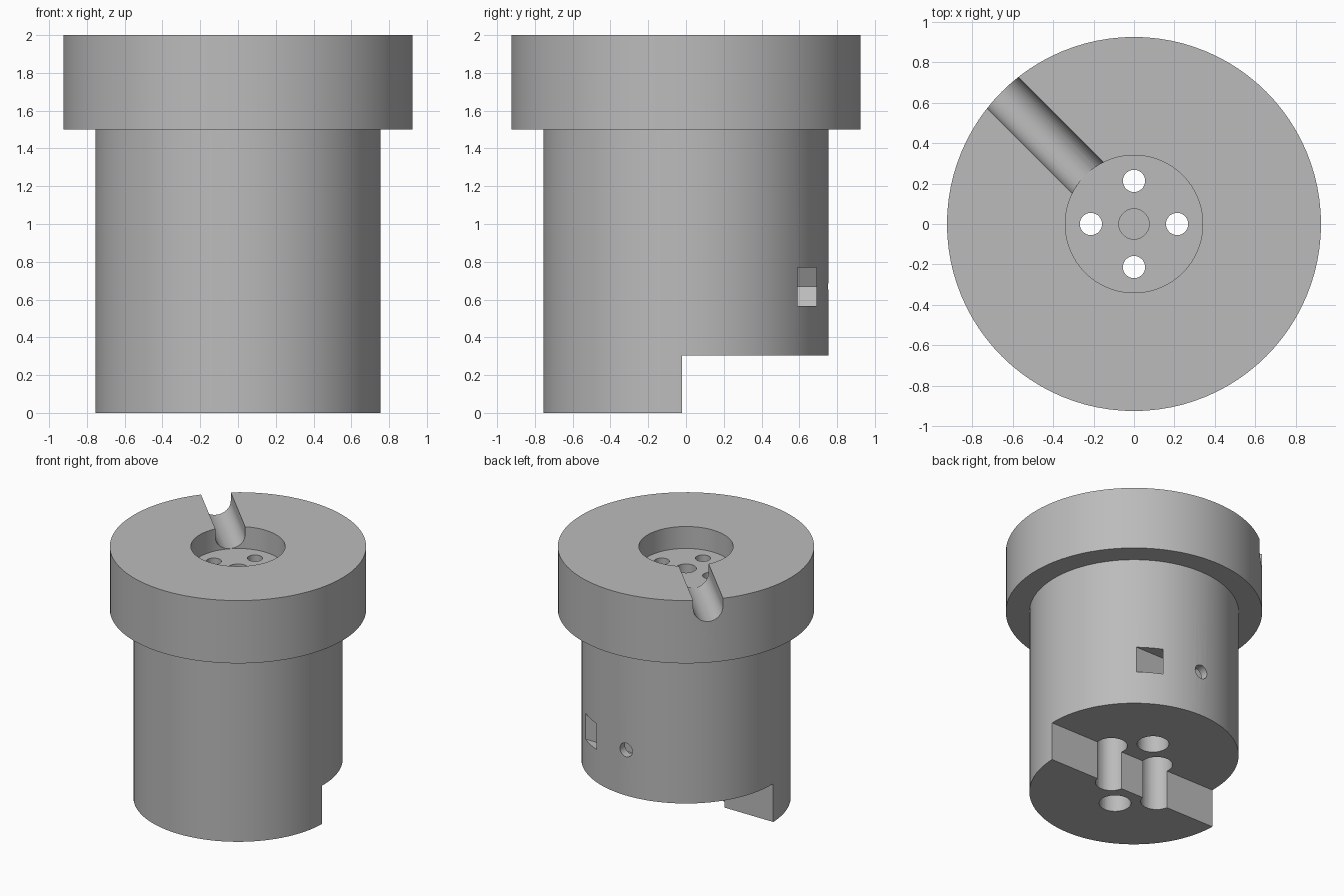
import bpy, bmesh, math
from mathutils import Matrix, Vector

if "Cube" in bpy.data.objects:
    bpy.data.objects.remove(bpy.data.objects["Cube"], do_unlink=True)

grey = bpy.data.materials.new("mid grey")
grey.use_nodes = True
colour = (0.5, 0.5, 0.5, 1)
grey.diffuse_color = colour
grey.node_tree.nodes["Principled BSDF"].inputs["Base Color"].default_value = colour


def make_object(name, bm):
    bmesh.ops.recalc_face_normals(bm, faces=bm.faces[:])
    mesh = bpy.data.meshes.new(name)
    bm.to_mesh(mesh)
    bm.free()
    mesh.materials.append(grey)
    obj = bpy.data.objects.new(name, mesh)
    bpy.context.collection.objects.link(obj)
    return obj


def lathe(name, profile, steps=96):
    """Spin a (radius, height) profile around z."""
    bm = bmesh.new()
    verts = [bm.verts.new((r, 0, z)) for r, z in profile]
    edges = [bm.edges.new(pair) for pair in zip(verts, verts[1:])]
    bmesh.ops.spin(bm, geom=verts + edges, cent=(0, 0, 0), axis=(0, 0, 1),
                   angle=math.tau, steps=steps)
    bmesh.ops.remove_doubles(bm, verts=bm.verts[:], dist=1e-4)
    return make_object(name, bm)


def prism(name, outline, start, end, across):
    """Extrude a 2D outline from start to end; its first axis is 'across'."""
    start, end, across = Vector(start), Vector(end), Vector(across).normalized()
    up = (end - start).normalized().cross(across)
    bm = bmesh.new()
    face = bm.faces.new([bm.verts.new(start + across * a + up * b) for a, b in outline])
    new = bmesh.ops.extrude_face_region(bm, geom=[face])["geom"]
    bmesh.ops.translate(bm, vec=end - start,
                        verts=[v for v in new if isinstance(v, bmesh.types.BMVert)])
    return make_object(name, bm)


def arc(radius, count, first=0.0, sweep=math.tau):
    return [(radius * math.cos(first + sweep * i / count),
             radius * math.sin(first + sweep * i / count)) for i in range(count)]


def box(name, low, high):
    low, high = Vector(low), Vector(high)
    bm = bmesh.new()
    bmesh.ops.create_cube(bm, size=1, matrix=Matrix.Translation((low + high) / 2)
                          @ Matrix.Diagonal((*(high - low), 1)))
    return make_object(name, bm)


# Flanged body with the round top recess and the blind shaft bore
body = lathe("flanged_hub", [(0, 0), (0.755, 0), (0.755, 1.5), (0.925, 1.5), (0.925, 2),
                             (0.34, 2), (0.34, 1.825), (0.075, 1.825), (0.075, 0.5), (0, 0.5)])
cutters = []

# Step that removes the rear half of the foot
cutters.append(box("foot_step_cutter", (-1, -0.02, -0.2), (1, 1, 0.305)))

# Four screw holes, each with a wide bore from below
for i in range(4):
    x, y = 0.213 * math.cos(i * math.pi / 2), 0.213 * math.sin(i * math.pi / 2)
    for name, radius, top in (("screw_hole", 0.055, 1.9), ("screw_bore", 0.115, 1.5)):
        cutters.append(prism(f"{name}_cutter_{i}", arc(radius, 40),
                             (x, y, -0.1), (x, y, top), (1, 0, 0)))

# Round-bottomed wire groove from the recess to the flange rim
r = 0.109
groove = [(r, 0.2)] + [(-a, b) for a, b in arc(r, 24, math.pi, math.pi)] + [(-r, 0), (-r, 0.2)]
groove = [(r, 0.2), (-r, 0.2)] + arc(r, 24, math.pi, math.pi) + [(r, 0)]
d = math.sqrt(0.5)
cutters.append(prism("wire_groove_cutter", groove, (-0.22 * d, 0.22 * d, 1.936),
                     (-1.1 * d, 1.1 * d, 1.936), (d, d, 0)))
# Keep the groove's open side upward
groove_mesh = cutters[-1].data
if max(v.co.z for v in groove_mesh.vertices) < 2.05:
    for v in groove_mesh.vertices:
        v.co.z = 2 * 1.936 - v.co.z
    groove_mesh.flip_normals()

# Set screw hole at the back, and the nut slot with a pointed end
cutters.append(prism("set_screw_cutter", arc(0.055, 32), (0, 0, 0.668), (0, 0.9, 0.668), (1, 0, 0)))
h = 0.103
slot = [(-h * 2 / math.sqrt(3), 0), (-h / math.sqrt(3), h), (0.9, h),
        (0.9, -h), (-h / math.sqrt(3), -h)]
cutters.append(prism("nut_slot_cutter", slot, (0, 0.59, 0.668), (0, 0.69, 0.668), (1, 0, 0)))

# Cut everything, bake the result and drop the helpers
for cutter in cutters:
    cutter.hide_render = True
    cut = body.modifiers.new(cutter.name, "BOOLEAN")
    cut.operation, cut.solver, cut.object = "DIFFERENCE", "EXACT", cutter
bpy.context.view_layer.update()
baked = bpy.data.meshes.new_from_object(
    body.evaluated_get(bpy.context.evaluated_depsgraph_get()))
body.modifiers.clear()
body.data = baked
for cutter in cutters:
    bpy.data.objects.remove(cutter, do_unlink=True)

# Smooth round walls, sharp rims
bpy.ops.object.select_all(action="DESELECT")
body.select_set(True)
bpy.context.view_layer.objects.active = body
bpy.ops.object.shade_smooth_by_angle(angle=math.radians(30))
